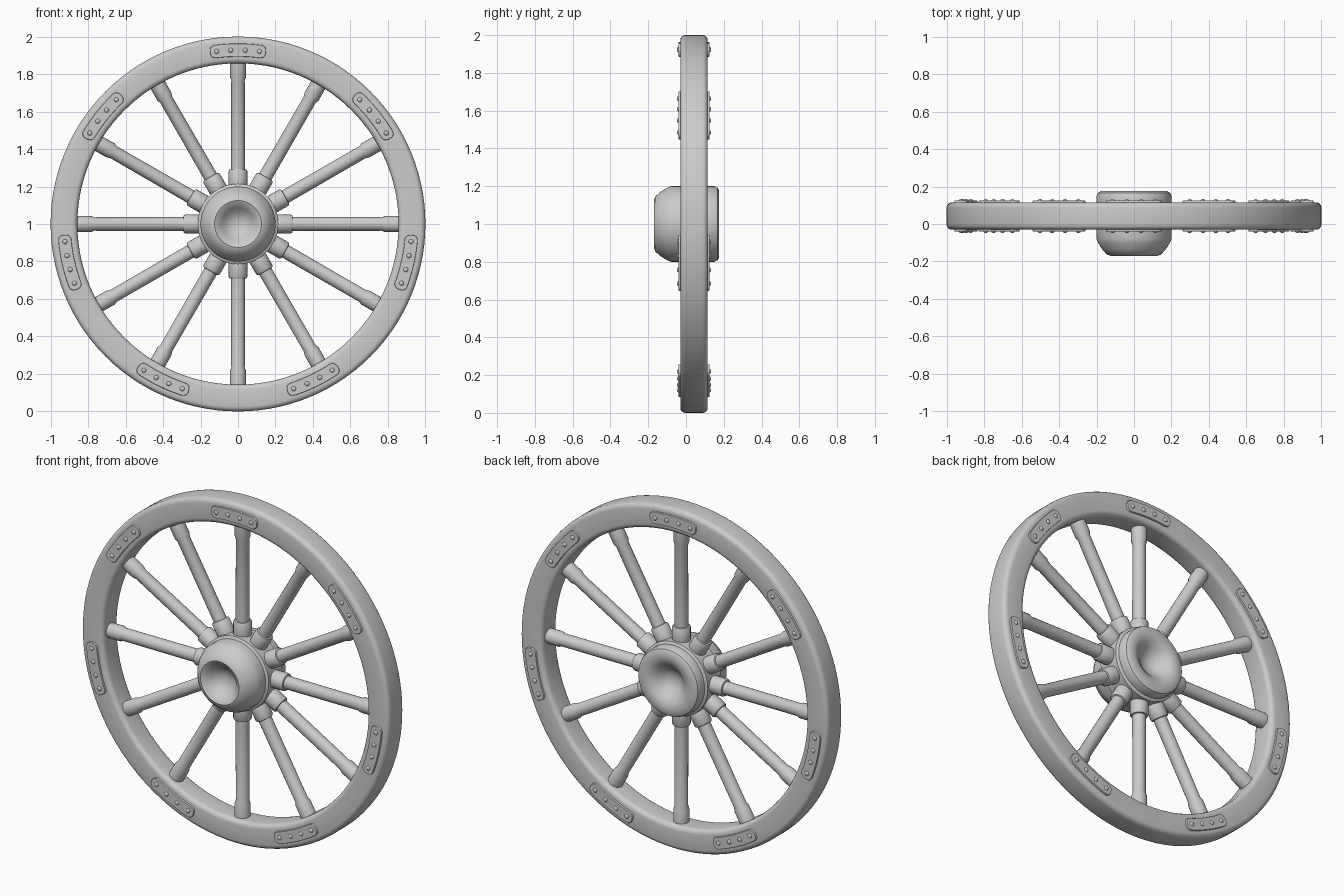
import bpy, bmesh
from math import sin, cos, pi, radians
from mathutils import Matrix, Vector

if "Cube" in bpy.data.objects:
    bpy.data.objects.remove(bpy.data.objects["Cube"])

CENTRE = Vector((0, 0, 1))
MID = 0.0425           # y of the rim and spoke plane
FRONT, BACK = -0.03, 0.115


def finish(name, bm, smooth=35):
    bmesh.ops.recalc_face_normals(bm, faces=bm.faces)
    me = bpy.data.meshes.new(name)
    bm.to_mesh(me)
    bm.free()
    ob = bpy.data.objects.new(name, me)
    bpy.context.collection.objects.link(ob)
    bpy.ops.object.select_all(action='DESELECT')
    bpy.context.view_layer.objects.active = ob
    ob.select_set(True)
    bpy.ops.object.shade_smooth_by_angle(angle=radians(smooth))
    return ob


def lathe(name, profile, sides, matrix, closed=False, smooth=35):
    """Turn (radius, height) points around local z, then place with matrix."""
    bm = bmesh.new()
    vs = [bm.verts.new((r, 0, h)) for r, h in profile]
    pairs = list(zip(vs, vs[1:])) + ([(vs[-1], vs[0])] if closed else [])
    es = [bm.edges.new(p) for p in pairs]
    bmesh.ops.spin(bm, geom=vs + es, cent=(0, 0, 0), axis=(0, 0, 1),
                   angle=2 * pi, steps=sides, use_duplicate=False)
    bmesh.ops.remove_doubles(bm, verts=bm.verts, dist=1e-5)
    bm.transform(matrix)
    return finish(name, bm, smooth)


def rounded_rect(x0, x1, y0, y1, c, n=4):
    pts = []
    for cx, cy, a in ((x1 - c, y1 - c, 0), (x0 + c, y1 - c, 90),
                      (x0 + c, y0 + c, 180), (x1 - c, y0 + c, 270)):
        for i in range(n + 1):
            t = radians(a + 90 * i / n)
            pts.append((cx + c * cos(t), cy + c * sin(t)))
    return pts


# local z -> world +y, placed at the wheel centre
AXLE = Matrix.Translation(CENTRE) @ Matrix.Rotation(-pi / 2, 4, 'X')

# Rim
lathe("rim", rounded_rect(0.857, 1.0, FRONT, BACK, 0.027), 112, AXLE, True, 40)

# Hub, dished on both ends, with a raised band under the spokes
hub = [(0, -0.095), (0.03, -0.098), (0.06, -0.113), (0.085, -0.138), (0.105, -0.16),
       (0.125, -0.17), (0.145, -0.163), (0.17, -0.135), (0.192, -0.1), (0.2, -0.08),
       (0.2, -0.03), (0.215, -0.022), (0.215, 0.105), (0.2, 0.113), (0.2, 0.15),
       (0.193, 0.166), (0.177, 0.175), (0.14, 0.175), (0.115, 0.166), (0.085, 0.143),
       (0.06, 0.118), (0.03, 0.103), (0, 0.1)]
lathe("hub", hub, 56, AXLE)

# Spokes with a socket at the hub and a swollen tip at the rim
spoke = [(0.046, 0.18), (0.05, 0.19), (0.05, 0.282), (0.045, 0.29), (0.037, 0.292),
         (0.036, 0.765), (0.043, 0.785), (0.043, 0.875)]
for i in range(12):
    place = (Matrix.Translation(CENTRE + Vector((0, MID, 0)))
             @ Matrix.Rotation(i * pi / 6, 4, 'Y'))
    lathe(f"spoke_{i + 1}", spoke, 20, place)


# Curved joint plates with four rivets, on both faces of the rim
def polar(s, r, y):
    a = s / 0.928
    return Vector((r * sin(a), y, r * cos(a)))


def plate_outline():
    left, right, low, high, c = -0.15, 0.15, 0.893, 0.963, 0.028
    out = []
    pts = rounded_rect(left, right, low, high, c)
    for p, q in zip(pts, pts[1:] + pts[:1]):
        n = 10 if abs(q[0] - p[0]) > 0.1 else 1   # follow the rim curve
        out += [(p[0] + (q[0] - p[0]) * k / n, p[1] + (q[1] - p[1]) * k / n)
                for k in range(n)]
    return out


def plate(name, angle, face, out):
    bm = bmesh.new()
    outline = plate_outline()
    rings = []
    for lift, shrink in ((-0.005, 1), (0.007, 1), (0.01, 0.96)):
        rings.append([bm.verts.new(polar(s * (1 - (1 - shrink) * 0.3),
                                         0.928 + (r - 0.928) * shrink,
                                         face + out * lift)) for s, r in outline])
    n = len(outline)
    for a, b in zip(rings, rings[1:]):
        for i in range(n):
            bm.faces.new((a[i], a[(i + 1) % n], b[(i + 1) % n], b[i]))
    bm.faces.new(rings[-1])
    bm.faces.new(rings[0])
    for s in (-0.114, -0.038, 0.038, 0.114):
        m = (Matrix.Translation(polar(s, 0.928, face + out * 0.009))
             @ Matrix.Diagonal((0.013, 0.009, 0.013, 1)))
        bmesh.ops.create_uvsphere(bm, u_segments=12, v_segments=8, radius=1, matrix=m)
    bm.transform(Matrix.Translation(CENTRE) @ Matrix.Rotation(angle, 4, 'Y'))
    finish(name, bm, 40)


for i in range(7):
    plate(f"front_plate_{i + 1}", i * 2 * pi / 7, FRONT, -1)
    plate(f"back_plate_{i + 1}", i * 2 * pi / 7, BACK, 1)
